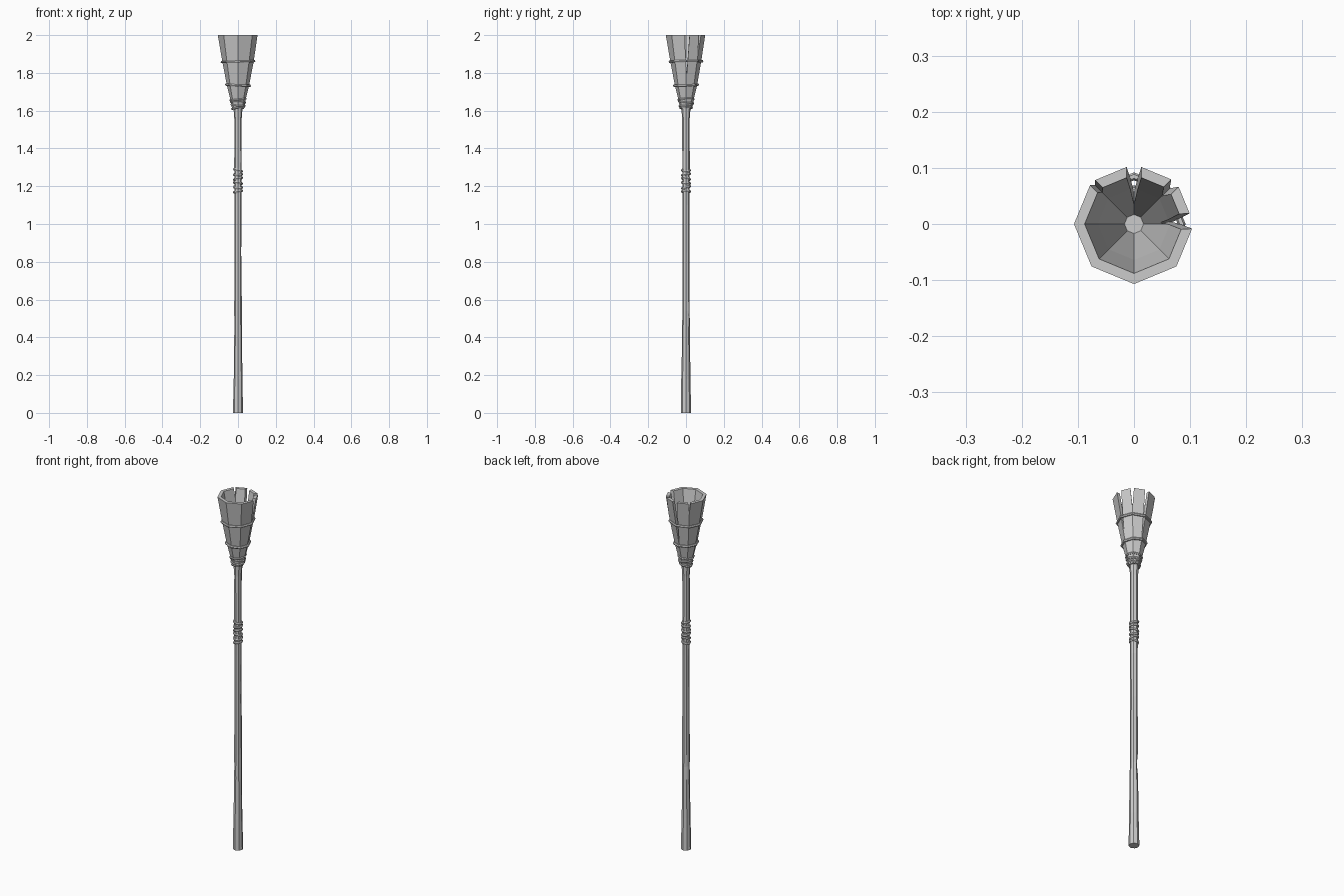
import bpy, bmesh, math, random
from mathutils import Vector, Matrix

if "Cube" in bpy.data.objects:
    bpy.data.objects.remove(bpy.data.objects["Cube"])

random.seed(4)
SIDES = 8


def new_object(name, bm):
    bmesh.ops.recalc_face_normals(bm, faces=bm.faces)
    mesh = bpy.data.meshes.new(name)
    bm.to_mesh(mesh)
    bm.free()
    ob = bpy.data.objects.new(name, mesh)
    bpy.context.collection.objects.link(ob)
    return ob


def lathe(name, profile, shape=None):
    """Closed octagonal solid from (radius, z) rings, capped at both ends."""
    bm = bmesh.new()
    rings = []
    for r, z in profile:
        ring = []
        for i in range(SIDES):
            a = 2 * math.pi * i / SIDES
            rr = r * (shape(i, z) if shape else 1)
            ring.append(bm.verts.new((rr * math.cos(a), rr * math.sin(a), z)))
        rings.append(ring)
    for lo, hi in zip(rings, rings[1:]):
        for i in range(SIDES):
            j = (i + 1) % SIDES
            bm.faces.new((lo[i], lo[j], hi[j], hi[i]))
    bm.faces.new(rings[0])
    bm.faces.new(rings[-1])
    return new_object(name, bm)


def band(name, z, radius, thick, tilt=0.0, tilt_dir=0.0, height=1.0):
    """Octagonal cord loop around the shaft, optionally tilted."""
    bm = bmesh.new()
    loops = []
    for i in range(SIDES):
        a = 2 * math.pi * i / SIDES
        zz = z + tilt * math.cos(a - tilt_dir)
        loop = []
        for k in range(6):
            b = 2 * math.pi * k / 6
            r = radius + thick * math.cos(b)
            loop.append(bm.verts.new((r * math.cos(a), r * math.sin(a),
                                      zz + thick * height * math.sin(b))))
        loops.append(loop)
    for i in range(SIDES):
        p, q = loops[i], loops[(i + 1) % SIDES]
        for k in range(6):
            m = (k + 1) % 6
            bm.faces.new((p[k], q[k], q[m], p[m]))
    return new_object(name, bm)


def notch(cup, angle, half_width, bottom):
    """Cut a V-shaped split down from the rim at the given angle."""
    bm = bmesh.new()
    top = 2.02
    tri = [(-half_width, top), (half_width, top), (0, bottom)]
    near = [bm.verts.new((0.012, y, z)) for y, z in tri]
    far = [bm.verts.new((0.2, y, z)) for y, z in tri]
    bm.faces.new(near)
    bm.faces.new(far)
    for i in range(3):
        j = (i + 1) % 3
        bm.faces.new((near[i], near[j], far[j], far[i]))
    bm.transform(Matrix.Rotation(math.radians(angle), 4, 'Z'))
    cutter = new_object("notch_cutter", bm)
    cutter.hide_render = True
    mod = cup.modifiers.new("notch", 'BOOLEAN')
    mod.operation, mod.solver, mod.object = 'DIFFERENCE', 'EXACT', cutter
    bpy.context.view_layer.objects.active = cup
    bpy.ops.object.modifier_apply(modifier=mod.name)
    bpy.data.objects.remove(cutter)


# Rough-hewn wooden shaft with a chip on its back left side
def hewn(i, z):
    if i == 3 and abs(z - 0.47) < 0.01:
        return 0.7
    return 1 if z in (0, 1.63) else random.uniform(0.93, 1.06)


lathe("shaft", [(0.027, 0), (0.024, 0.18), (0.021, 0.4), (0.020, 0.47),
                (0.020, 0.54), (0.018, 0.85), (0.0185, 1.1), (0.020, 1.3),
                (0.020, 1.55), (0.025, 1.63)], hewn)

# Flared hollow cup with split rim
cup = lathe("cup", [(0.031, 1.61), (0.041, 1.66), (0.059, 1.735),
                    (0.083, 1.86), (0.107, 2.0), (0.088, 2.0),
                    (0.064, 1.86), (0.017, 1.65)])
for angle, half, bottom in [(3, 0.015, 1.79), (45, 0.011, 1.90),
                            (90, 0.014, 1.73), (135, 0.009, 1.95)]:
    notch(cup, angle, half, bottom)

# Bands around the cup
band("upper_cup_band", 1.86, 0.085, 0.007, 0.003, 0.5)
band("lower_cup_band", 1.735, 0.062, 0.007, 0.004, 2.5)

# Cord binding at the neck of the cup
for i, (z, r) in enumerate([(1.615, 0.031), (1.629, 0.034),
                            (1.644, 0.037), (1.659, 0.040)]):
    band(f"neck_cord_{i + 1}", z, r, 0.006, 0.005, i * 2.2)

# Cord grip wrapped around the shaft
for i in range(6):
    band(f"grip_cord_{i + 1}", 1.172 + 0.0225 * i, 0.0205, 0.006,
         0.006 if i % 2 else 0.004, i * 1.9, 1.3)
